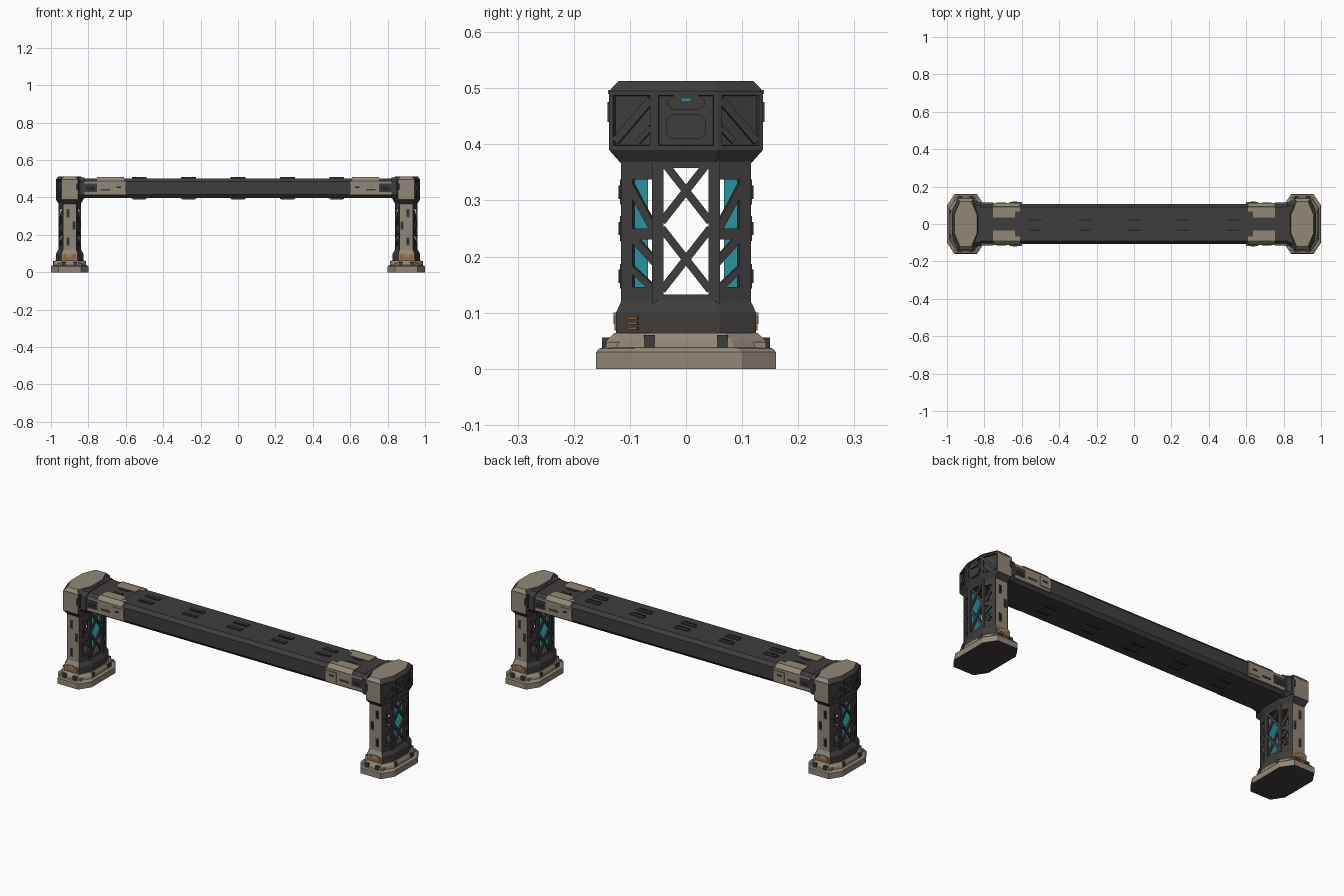
import bpy, bmesh
from mathutils import Vector

cube = bpy.data.objects.get("Cube")
if cube:
    bpy.data.objects.remove(cube)

COLOURS = {
    "tan_armour": (0.29, 0.245, 0.19),
    "dark_metal": (0.05, 0.045, 0.045),
    "black_recess": (0.022, 0.02, 0.021),
    "cyan_glow": (0.02, 0.30, 0.34),
    "orange_mark": (0.33, 0.13, 0.03),
}
TAN, DARK, BLACK, CYAN, ORANGE = range(5)
MATS = []
for label, rgb in COLOURS.items():
    m = bpy.data.materials.new(label)
    m.use_nodes = True
    m.diffuse_color = (*rgb, 1)
    bsdf = m.node_tree.nodes["Principled BSDF"]
    bsdf.inputs["Base Color"].default_value = (*rgb, 1)
    bsdf.inputs["Roughness"].default_value = 0.7
    MATS.append(m)

LEG_X = 0.9


def finish(bm, name, mirror=(True, False)):
    """Turn a bmesh into an object, mirrored across the centre planes."""
    bmesh.ops.recalc_face_normals(bm, faces=bm.faces)
    me = bpy.data.meshes.new(name)
    bm.to_mesh(me)
    bm.free()
    for m in MATS:
        me.materials.append(m)
    ob = bpy.data.objects.new(name, me)
    bpy.context.collection.objects.link(ob)
    if any(mirror):
        mod = ob.modifiers.new("mirror", 'MIRROR')
        mod.use_axis = (mirror[0], mirror[1], False)
        mod.use_mirror_merge = False
    return ob


def octagon(hu, hv, cu, cv):
    """Rectangle outline with cut corners."""
    return [(hu, hv - cv), (hu - cu, hv), (cu - hu, hv), (-hu, hv - cv),
            (-hu, cv - hv), (cu - hu, -hv), (hu - cu, -hv), (hu, cv - hv)]


def loft(bm, rings, rule):
    """Skin a stack of equal rings and colour faces by normal and centre."""
    loops = [[bm.verts.new(p) for p in ring] for ring in rings]
    faces = [bm.faces.new(loops[0]), bm.faces.new(loops[-1])]
    n = len(loops[0])
    for a, b in zip(loops, loops[1:]):
        for i in range(n):
            j = (i + 1) % n
            faces.append(bm.faces.new((a[i], a[j], b[j], b[i])))
    bmesh.ops.recalc_face_normals(bm, faces=faces)
    for f in faces:
        f.material_index = rule(f.normal, f.calc_center_median())
    return faces


def bar(bm, p, q, width, depth, normal, mat):
    """Box strut from p to q, its face turned along normal."""
    p, q = Vector(p), Vector(q)
    n = Vector(normal).normalized() * depth / 2
    w = (q - p).cross(n).normalized() * width / 2
    rings = [[c + w + n, c - w + n, c - w - n, c + w - n] for c in (p, q)]
    loft(bm, rings, lambda *_: mat)


def box(bm, lo, hi, mat):
    rings = [[(lo[0], lo[1], z), (hi[0], lo[1], z), (hi[0], hi[1], z), (lo[0], hi[1], z)]
             for z in (lo[2], hi[2])]
    loft(bm, rings, lambda *_: mat)


def leg_rings(levels):
    return [[(LEG_X + x, y, z) for x, y in octagon(hx, hy, cx, cy)]
            for z, hx, hy, cx, cy in levels]


# Foot: stepped base with dark underside
bm = bmesh.new()
loft(bm, leg_rings([(0, .1, .16, .04, .06), (.03, .1, .16, .04, .06), (.036, .095, .155, .04, .06),
                    (.038, .088, .145, .04, .06), (.05, .086, .142, .04, .06),
                    (.064, .078, .128, .035, .06)]),
     lambda n, c: DARK if n.z < -.5 else TAN)
finish(bm, "foot")

# Pedestal: tan on front and back, dark on the sides
bm = bmesh.new()
loft(bm, leg_rings([(.062, .073, .125, .03, .065), (.1, .073, .125, .03, .065),
                    (.125, .058, .113, .024, .065)]),
     lambda n, c: TAN if abs(n.y) > .85 else DARK)
finish(bm, "pedestal")

# Foot fittings: clamps, notches and orange markings
bm = bmesh.new()
for s in (-1, 1):
    x = LEG_X + s * .03
    box(bm, (x - .01, .12, .036), (x + .01, .15, .056), DARK)
    box(bm, (LEG_X + s * .08 - .008, .055, .036), (LEG_X + s * .08 + .008, .075, .06), DARK)
    box(bm, (LEG_X + s * .05 - .012, .118, .036), (LEG_X + s * .05 + .012, .142, .048), TAN)
box(bm, (LEG_X - .035, .12, .068), (LEG_X + .035, .1275, .094), ORANGE)
box(bm, (LEG_X - .012, .12, .08), (LEG_X + .02, .129, .1), TAN)
finish(bm, "foot_fittings", (True, True))
bm = bmesh.new()
for z in (.072, .081, .09):
    bar(bm, (LEG_X + .062, -.085, z), (LEG_X + .053, -.102, z), .004, .008, (.9, -.5, 0), ORANGE)
finish(bm, "orange_stripes")

# Column armour: tan plates front and back over a cyan inner lining
bm = bmesh.new()
box(bm, (LEG_X - .035, .1, .1), (LEG_X + .035, .115, .37), TAN)
for z, dx in ((.315, .008), (.165, .008), (.25, -.022)):
    box(bm, (LEG_X + dx - .008, .113, z - .022), (LEG_X + dx + .008, .118, z + .022), DARK)
    box(bm, (LEG_X + dx - .004, .113, z - .012), (LEG_X + dx + .004, .12, z + .012), BLACK)
finish(bm, "column_armour", (True, True))
bm = bmesh.new()
box(bm, (LEG_X - .03, .068, .12), (LEG_X + .03, .1, .365), CYAN)
finish(bm, "column_lining", (True, True))

# Column frame: posts, rails and diagonal braces on both open sides
bm = bmesh.new()
for s in (-1, 1):
    xo, xi = LEG_X + s * .054, LEG_X + s * .036
    nrm = (s * .065, .024, 0)
    box(bm, (xo - .006, .04, .11), (xo + .006, .061, .375), DARK)
    bar(bm, (xi, .104, .11), (xi, .104, .375), .022, .01, nrm, DARK)
    a = lambda z: (xo, .055, z)
    b = lambda z: (xi, .104, z)
    for z, h in ((.128, .036), (.24, .02), (.355, .036)):
        bar(bm, a(z), b(z), h, .01, nrm, DARK)
    bar(bm, a(.19), b(.245), .014, .01, nrm, DARK)
    bar(bm, a(.245), b(.335), .014, .01, nrm, DARK)
    bar(bm, a(.14), b(.185), .012, .01, nrm, DARK)
finish(bm, "column_frame", (True, True))
bm = bmesh.new()
for s in (-1, 1):
    x = LEG_X + s * .054
    for z0, z1 in ((.14, .25), (.262, .372)):
        for t in (-1, 1):
            bar(bm, (x + t * .001, -.043 * t, z0), (x + t * .001, .043 * t, z1), .014, .009,
                (1, 0, 0), DARK)
    box(bm, (x - .006, -.045, .11), (x + .006, .045, .132), DARK)
    box(bm, (x - .006, -.045, .358), (x + .006, .045, .375), DARK)
finish(bm, "cross_braces")

# Head: tan front, back and crown with recessed dark side panels
bm = bmesh.new()
faces = loft(bm, leg_rings([(.365, .058, .115, .024, .065), (.39, .074, .137, .03, .08),
                            (.495, .074, .137, .03, .08), (.513, .06, .12, .03, .07)]),
             lambda n, c: TAN if abs(n.y) > .8 or n.z > .9 or (n.z > .3 and abs(n.y) > .5) else DARK)
panels = [f for f in faces if abs(f.normal.z) < .1 and abs(f.normal.x) > .3]
bmesh.ops.inset_individual(bm, faces=panels, thickness=.011, depth=0)
bmesh.ops.inset_individual(bm, faces=panels, thickness=.002, depth=-.009)
finish(bm, "head")

# Head details: diagonal braces, hatch and small light
bm = bmesh.new()
for s in (-1, 1):
    bar(bm, (LEG_X + s * .068, .062, .48), (LEG_X + s * .044, .126, .405), .014, .008,
        (s * .08, .03, 0), DARK)
bar(bm, (LEG_X + .068, .062, .43), (LEG_X + .06, .085, .405), .01, .008, (.08, .03, 0), DARK)
box(bm, (LEG_X - .03, .12, .49), (LEG_X + .03, .139, .497), TAN)
box(bm, (LEG_X - .044, .128, .44), (LEG_X - .034, .14, .475), DARK)
finish(bm, "head_braces", (True, True))
bm = bmesh.new()
for z, hy, hz in ((.432, .036, .022), (.474, .034, .013)):
    loft(bm, [[(x, u, z + v) for u, v in octagon(hy, hz, .012, .01)]
              for x in (LEG_X + .06, LEG_X + .072)], lambda *_: DARK)
box(bm, (LEG_X + .066, -.008, .477), (LEG_X + .0735, .008, .482), CYAN)
finish(bm, "head_hatch")

# Beam: long bar with cut corners
bm = bmesh.new()
loft(bm, [[(x, u, .45 + v) for u, v in octagon(.108, .052, .016, .018)] for x in (-.86, .86)],
     lambda *_: DARK)
finish(bm, "beam", (False, False))

# Beam slots: rows above and below
bm = bmesh.new()
for i in range(-2, 3):
    for y in (.032, -.026):
        for z, d in ((.502, .006), (.398, -.006)):
            box(bm, (i * .264 - .04, y - .012, min(z, z + d)), (i * .264 + .04, y + .012, max(z, z + d)), DARK)
            box(bm, (i * .264 - .034, y - .012, min(z, z + d * 1.3)),
                (i * .264 + .034, y - .004, max(z, z + d * 1.3)), BLACK)
finish(bm, "beam_slots", (False, False))

# Beam cuffs: tan armour wrapping the sides and upper edge at each end
bm = bmesh.new()
box(bm, (.6, .1, .412), (.835, .113, .487), TAN)
box(bm, (.6, .105, .425), (.665, .117, .475), TAN)
bar(bm, (.61, .1, .495), (.755, .1, .495), .028, .008, (0, .75, .66), TAN)
box(bm, (.635, .035, .498), (.755, .094, .506), TAN)
box(bm, (.61, .066, .498), (.64, .094, .505), TAN)
box(bm, (.755, .108, .43), (.82, .1145, .475), DARK)
box(bm, (.765, .108, .436), (.81, .1155, .458), BLACK)
box(bm, (.685, .108, .437), (.735, .1155, .446), DARK)
box(bm, (.625, .113, .45), (.65, .119, .458), BLACK)
box(bm, (.67, .02, .5), (.72, .034, .508), DARK)
finish(bm, "beam_cuffs", (True, True))

# Shoulder: dark collar joining beam and head
bm = bmesh.new()
loft(bm, [[(x, u, .45 + v) for u, v in octagon(hy, hz, .02, .02)]
          for x, hy, hz in ((.82, .118, .056), (.835, .118, .056), (.85, .125, .058))],
     lambda *_: DARK)
finish(bm, "shoulder")
